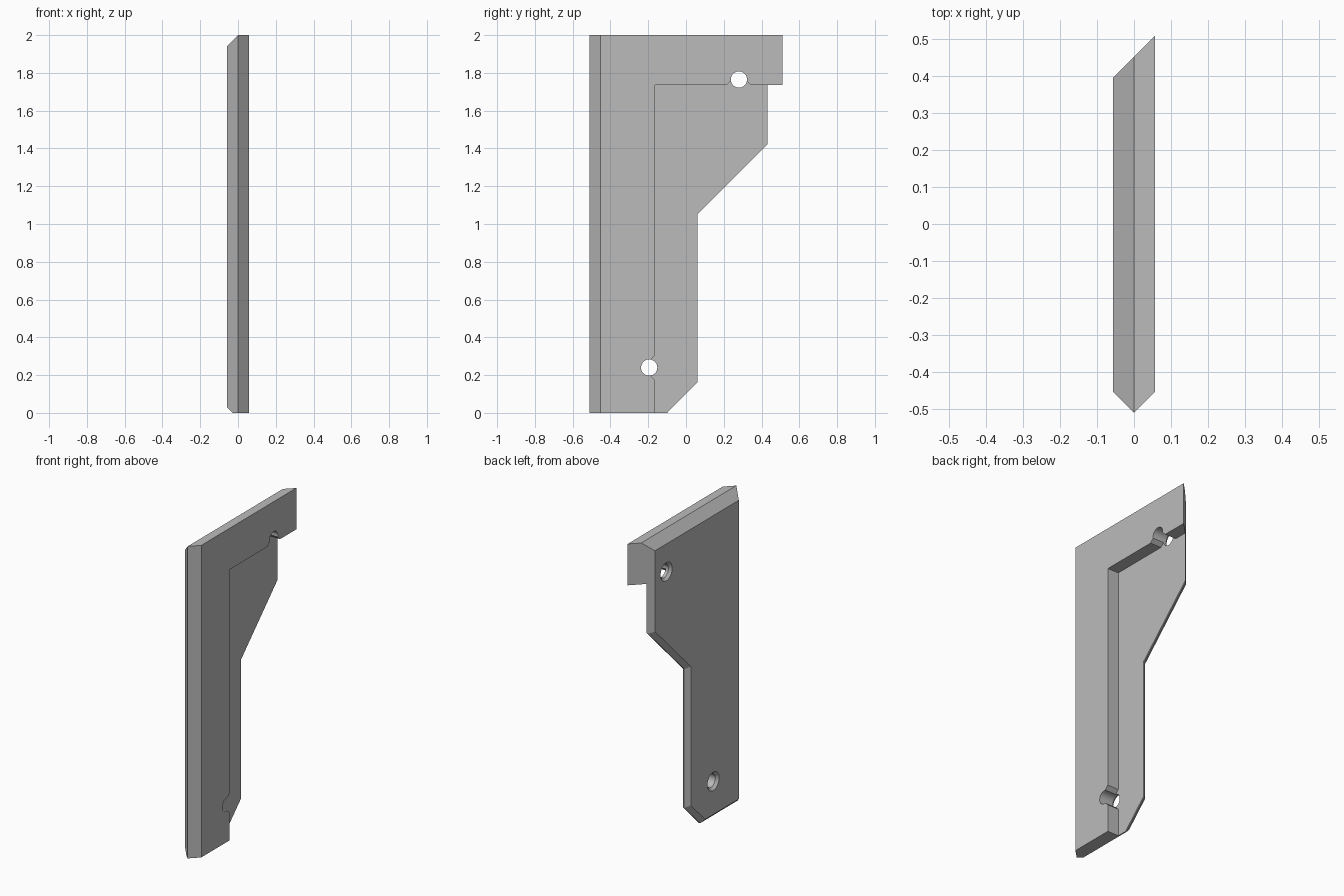
import bpy
import bmesh
import math
from mathutils import Matrix, Vector

if "Cube" in bpy.data.objects:
    bpy.data.objects.remove(bpy.data.objects["Cube"])

HALF = 0.057      # half thickness
STEP = -0.021     # floor of the recess
EDGE_Y = -0.165   # upright step
EDGE_Z = 1.735    # crossbar step
BACK = 0.453      # slanted back end at mid thickness
HOLE_R = 0.043
HOLES = [(0.28, 1.765), (-0.195, 0.24)]

grey = bpy.data.materials.new("plain_grey")
grey.use_nodes = True
colour = (0.5, 0.5, 0.5, 1)
grey.diffuse_color = colour
grey.node_tree.nodes["Principled BSDF"].inputs["Base Color"].default_value = colour


def prism(bm, outline, x0, x1):
    """Extrude a (y, z) outline along x."""
    face = bm.faces.new([bm.verts.new((x0, y, z)) for y, z in outline])
    out = bmesh.ops.extrude_face_region(bm, geom=[face])
    moved = [v for v in out["geom"] if isinstance(v, bmesh.types.BMVert)]
    bmesh.ops.translate(bm, verts=moved, vec=(x1 - x0, 0, 0))
    bmesh.ops.recalc_face_normals(bm, faces=bm.faces[:])


def cone(bm, y, z, x0, x1, r0, r1):
    """Round bar along x, from radius r0 to r1."""
    place = Matrix.Translation(((x0 + x1) / 2, y, z)) @ Matrix.Rotation(math.pi / 2, 4, "Y")
    bmesh.ops.create_cone(bm, cap_ends=True, segments=48, radius1=r0, radius2=r1,
                          depth=x1 - x0, matrix=place)


def slice_off(bm, point, normal):
    """Remove everything on the normal side of a plane and close the cut."""
    geom = bm.verts[:] + bm.edges[:] + bm.faces[:]
    cut = bmesh.ops.bisect_plane(bm, geom=geom, dist=1e-5, plane_co=point,
                                 plane_no=Vector(normal).normalized(), clear_outer=True)
    rim = [e for e in cut["geom_cut"] if isinstance(e, bmesh.types.BMEdge)]
    bmesh.ops.holes_fill(bm, edges=rim, sides=0)
    bmesh.ops.recalc_face_normals(bm, faces=bm.faces[:])


def finish(bm, name):
    mesh = bpy.data.meshes.new(name)
    bm.to_mesh(mesh)
    bm.free()
    mesh.materials.append(grey)
    obj = bpy.data.objects.new(name, mesh)
    bpy.context.collection.objects.link(obj)
    return obj


# Solid panel silhouette
bm = bmesh.new()
prism(bm, [(-0.51, 0), (-0.1, 0), (0.06, 0.16), (0.06, 1.05),
           (0.52, 1.51), (0.52, 2), (-0.51, 2)], -HALF, HALF)

# Chamfer along the foot and the lower back edge
rim = []
for e in bm.edges:
    on_face = all(abs(v.co.x + HALF) < 1e-5 for v in e.verts)
    low = all(v.co.z < 1.6 for v in e.verts)
    if on_face and low:
        rim.append(e)
bmesh.ops.bevel(bm, geom=rim, offset=0.028, offset_type="OFFSET", segments=1,
                profile=0.5, affect="EDGES")

# Pointed front edge, sloping top and slanted back end
slice_off(bm, (0, -0.51, 0), (1, -1, 0))
slice_off(bm, (0, -0.51, 0), (-1, -1, 0))
slice_off(bm, (0, 0, 2), (-1, 0, 1))
slice_off(bm, (0, BACK, 0), (-1, 1, 0))
panel = finish(bm, "bracket_panel")

# Stepped recess, with a flared notch where each hole meets the step
notch = [(-0.065, 0), (-0.04, 0.025), (0.04, 0.025), (0.065, 0)]
upright = [(EDGE_Y - d, HOLES[1][1] + s) for s, d in notch]
crossbar = [(HOLES[0][0] + s, EDGE_Z + d) for s, d in notch]
bm = bmesh.new()
prism(bm, [(EDGE_Y, -0.1)] + upright + [(EDGE_Y, EDGE_Z)] + crossbar
      + [(0.7, EDGE_Z), (0.7, -0.1)], STEP, 0.2)
cutters = [finish(bm, "recess_cutter")]

# Countersunk screw holes
for y, z in HOLES:
    for x0, x1, r0, r1 in [(-0.2, 0.2, HOLE_R, HOLE_R),
                           (-HALF - 0.01, -HALF + 0.016, HOLE_R + 0.026, HOLE_R)]:
        bm = bmesh.new()
        cone(bm, y, z, x0, x1, r0, r1)
        cutters.append(finish(bm, "hole_cutter"))

for cutter in cutters:
    cutter.hide_render = True
    mod = panel.modifiers.new("cut", "BOOLEAN")
    mod.operation = "DIFFERENCE"
    mod.solver = "EXACT"
    mod.object = cutter

# Bake the cuts and drop the helpers
bpy.context.view_layer.update()
baked = bpy.data.meshes.new_from_object(
    panel.evaluated_get(bpy.context.evaluated_depsgraph_get()))
panel.modifiers.clear()
panel.data = baked
for cutter in cutters:
    bpy.data.objects.remove(cutter)

bpy.ops.object.select_all(action="DESELECT")
panel.select_set(True)
bpy.context.view_layer.objects.active = panel
bpy.ops.object.shade_smooth_by_angle(angle=math.radians(25))
